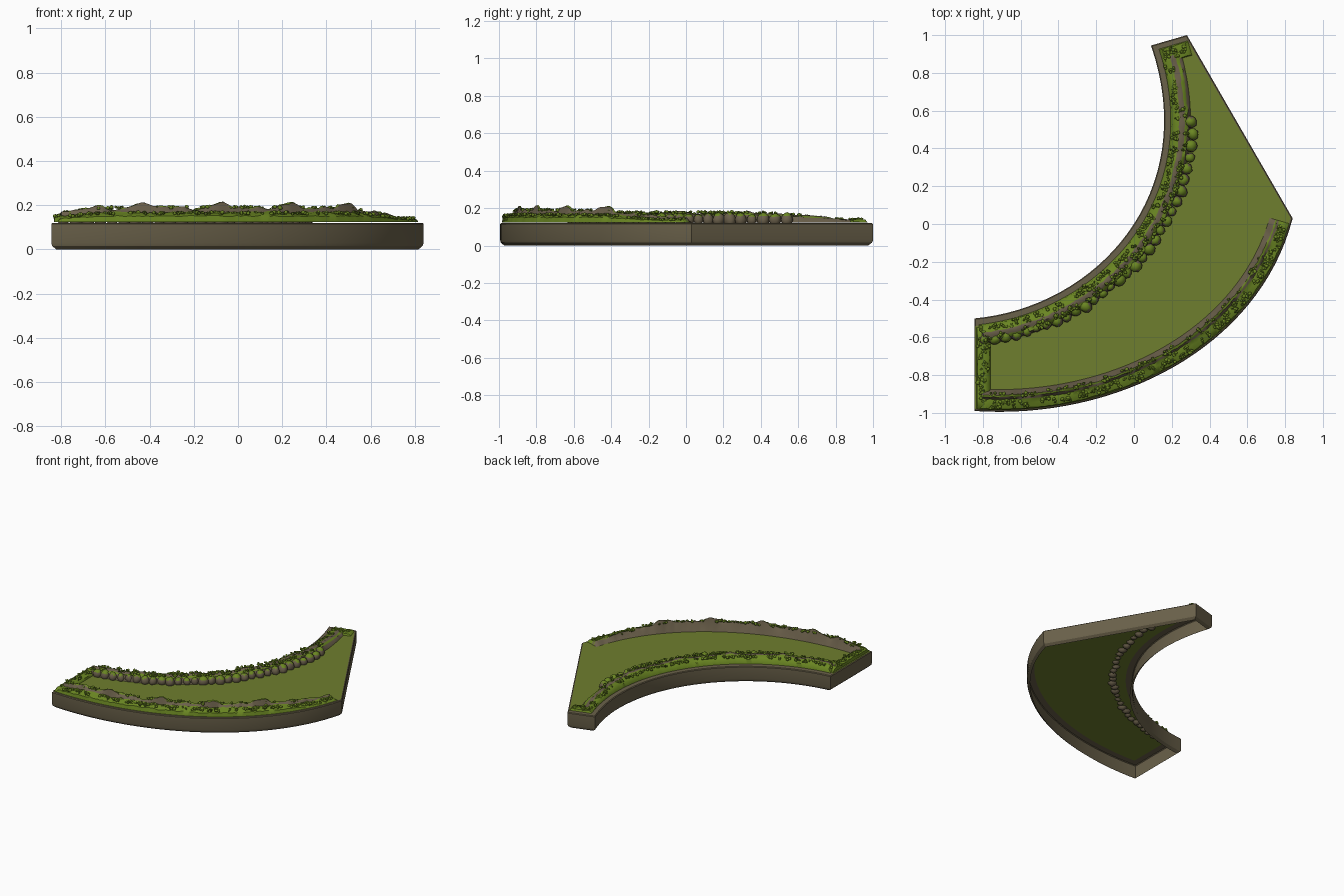
import bpy, bmesh, math, random
from mathutils import Vector, Matrix

if "Cube" in bpy.data.objects:
    bpy.data.objects.remove(bpy.data.objects["Cube"])
random.seed(4)

def mat(name, rgb):
    m = bpy.data.materials.new(name)
    lin = [(c / 255 / 12.92) if c < 11 else ((c / 255 + .055) / 1.055) ** 2.4 for c in rgb]
    m.diffuse_color = (*lin, 1)
    m.use_nodes = True
    m.node_tree.nodes["Principled BSDF"].inputs["Base Color"].default_value = m.diffuse_color
    return m

BASE = mat("base brown", (106, 97, 74))
FLOOR = mat("olive floor", (110, 126, 46))
GRASS = mat("grass green", (106, 134, 34))
ROCK = mat("rock brown", (106, 95, 74))
LEAF = mat("leaf green", (88, 112, 30))
MATS = [BASE, FLOOR, GRASS, ROCK, LEAF]
TOP = .12

def finish(bm, name, mats, angle=40, recalc=False):
    if recalc:
        bmesh.ops.recalc_face_normals(bm, faces=bm.faces)
    me = bpy.data.meshes.new(name)
    bm.to_mesh(me)
    bm.free()
    ob = bpy.data.objects.new(name, me)
    bpy.context.collection.objects.link(ob)
    for m in mats:
        me.materials.append(m)
    bpy.context.view_layer.objects.active = ob
    ob.select_set(True)
    bpy.ops.object.shade_smooth_by_angle(angle=math.radians(angle))
    ob.select_set(False)
    return ob

def bezier(*p):
    a, b, c, d = [Vector(q) for q in p]
    return lambda t: a*(1-t)**3 + b*3*t*(1-t)**2 + c*3*t*t*(1-t) + d*t**3

def line(a, b):
    return lambda t: Vector(a).lerp(Vector(b), t)

outer = bezier((-.845, -.99), (-.1, -1.04), (.66, -.66), (.84, .03))
inner = bezier((-.845, -.50), (-.2, -.44), (.36, .16), (.09, .945))
left = line((-.845, -.99), (-.845, -.50))
back = line((.28, 1.0), (.09, .945))

def offset(path, t, d, side):
    # point at distance d from the path, side +1 = left of travel
    tan = (path(t + .001) - path(t - .001)).normalized()
    return path(t) + Vector((-tan.y, tan.x)) * d * side

# footprint, counter-clockwise
N = 32
outline = [outer(i / N) for i in range(N + 1)] + [Vector((.28, 1.0))] + \
          [inner(1 - i / N) for i in range(N + 1)]

def inset(pts, d):
    out = []
    for i, p in enumerate(pts):
        a = (p - pts[i - 1]).normalized()
        b = (pts[(i + 1) % len(pts)] - p).normalized()
        n = Vector((-a.y - b.y, a.x + b.x)).normalized()
        out.append(p + n * d / max(.4, n.dot(Vector((-a.y, a.x)))))
    return out

# base wall, open underneath
bm = bmesh.new()
rings = []
for d, z in ((.022, 0), (.004, .016), (0, .03), (0, .115), (.005, TOP), (.05, TOP)):
    rings.append([bm.verts.new((p.x, p.y, z)) for p in inset(outline, d)])
for r, s in zip(rings, rings[1:]):
    for i in range(len(r)):
        j = (i + 1) % len(r)
        bm.faces.new((r[i], r[j], s[j], s[i]))
finish(bm, "base_wall", [BASE], 25)

# flat meadow sheet, leaving a brown rim along the inner arc and back end
bm = bmesh.new()
pts = [offset(outer, i / N, .012, 1) for i in range(N + 1)] + [Vector((.285, .97))] + \
      [offset(inner, 1 - i / N, .04, -1) for i in range(1, N + 1)]
bm.faces.new([bm.verts.new((p.x, p.y, TOP + .002)) for p in pts])
bmesh.ops.triangulate(bm, faces=bm.faces)
finish(bm, "meadow_floor", [FLOOR])

def bank(name, path, t0, t1, n, side, profile, height):
    # sweep a cross-section (distance, rise, wave share, material) along a path
    bm = bmesh.new()
    rows = []
    for i in range(n + 1):
        t = t0 + (t1 - t0) * i / n
        h = height(t) if 0 < i < n else 0
        w = .5*math.sin(t*38) + .35*math.sin(t*71 + 1) + .2*math.sin(t*140)
        row = []
        for d, z, wave in [q[:3] for q in profile]:
            jit = random.uniform(-.003, .003)
            p = offset(path, t, d + (jit if z or wave else 0), side)
            zz = (z + wave * w) * h + (jit if z else 0)
            row.append(bm.verts.new((p.x, p.y, TOP + .003 + max(0, zz))))
        rows.append(row)
    for r, s in zip(rows, rows[1:]):
        for k in range(len(r) - 1):
            f = bm.faces.new((r[k], s[k], s[k+1], r[k+1]))
            f.material_index = profile[k][3]
    finish(bm, name, MATS, 50, True)

def fade(t, a, b, lo):
    return 1 if t < a else max(lo, 1 - (1 - lo) * (t - a) / (b - a))

def outer_h(t):
    return min(1, .5 + t * 5) * fade(t, .72, .9, .4)

def inner_h(t):
    return min(1, .7 + t * 5) * fade(t, .78, .95, .4)

bank("outer_bank", outer, .01, .985, 110, 1,
     [(.01, 0, 0, 2), (.016, .028, 0, 2), (.045, .042, 0, 2), (.066, .045, -.006, 3),
      (.078, .070, .020, 2), (.088, .072, .020, 3), (.098, .045, .01, 3), (.118, 0, 0, 3)], outer_h)
bank("inner_bank", inner, .01, .975, 110, -1,
     [(.035, 0, 0, 2), (.042, .03, 0, 2), (.065, .045, .006, 2), (.08, .05, .008, 3),
      (.095, .052, .01, 3), (.108, .045, .01, 2), (.125, .04, 0, 3), (.14, 0, 0, 3)], inner_h)
bank("left_bank", left, .02, .9, 16, -1,
     [(.012, 0, 0, 2), (.016, .022, 0, 2), (.05, .03, 0, 2), (.08, .015, 0, 2), (.084, 0, 0, 2)],
     lambda t: 1)
bank("back_bank", back, .02, .82, 10, 1,
     [(.03, 0, 0, 2), (.035, .014, 0, 2), (.08, .018, 0, 2), (.105, .012, 0, 2), (.11, 0, 0, 2)],
     lambda t: 1)

def blob(bm, x, y, z, r, squash, sub, rough):
    m = Matrix.Translation((x, y, z)) @ Matrix.Rotation(random.uniform(0, 6.3), 4, 'Z') \
        @ Matrix.Diagonal((r * random.uniform(.85, 1.15), r, r * squash, 1))
    vs = bmesh.ops.create_icosphere(bm, subdivisions=sub, radius=1, matrix=m)['verts']
    for v in vs:
        v.co += Vector([random.uniform(-rough, rough) * r for _ in range(3)])
    return vs

# boulders along the inner bank, moss on their tops
bm = bmesh.new()
for i in range(31):
    t = .02 + .80 * i / 30
    d = .128 + .03 * min(1, t / .7) + random.uniform(-.008, .008)
    p = offset(inner, t, d - .012, -1)
    r = random.uniform(.026, .036)
    blob(bm, p.x, p.y, TOP + .018, r, 1.15, 2, .07)
bm.normal_update()
for f in bm.faces:
    f.material_index = 2 if f.normal.z > .6 else 3
finish(bm, "boulders", MATS, 50)

# small leafy tufts scattered on the banks
def tufts(name, path, t0, t1, side, count, dmin, dmax, rise, rmin=.005, rmax=.011):
    bm = bmesh.new()
    for _ in range(count):
        t = random.uniform(t0, t1)
        p = offset(path, t, random.uniform(dmin, dmax), side)
        z = TOP + rise(t)
        for _ in range(3):
            r = random.uniform(rmin, rmax)
            for v in blob(bm, p.x + random.uniform(-.011, .011), p.y + random.uniform(-.011, .011),
                          z + random.uniform(-.002, .006), r, .9, 1, .15):
                for f in v.link_faces:
                    f.material_index = 4 if r < .008 else 2
    finish(bm, name, MATS, 60)

tufts("outer_tufts", outer, .03, .97, 1, 150, .025, .062, lambda t: .042 * outer_h(t))
tufts("outer_ridge_tufts", outer, .03, .9, 1, 60, .085, .092, lambda t: .068 * outer_h(t))
tufts("inner_tufts", inner, .02, .95, -1, 130, .048, .075, lambda t: .046 * inner_h(t))
tufts("inner_crest_tufts", inner, .02, .85, -1, 90, .095, .125, lambda t: .055 * inner_h(t))
tufts("left_tufts", left, .06, .92, -1, 22, .02, .07, lambda t: .027)
tufts("back_tufts", back, .08, .75, 1, 14, .045, .09, lambda t: .017)
